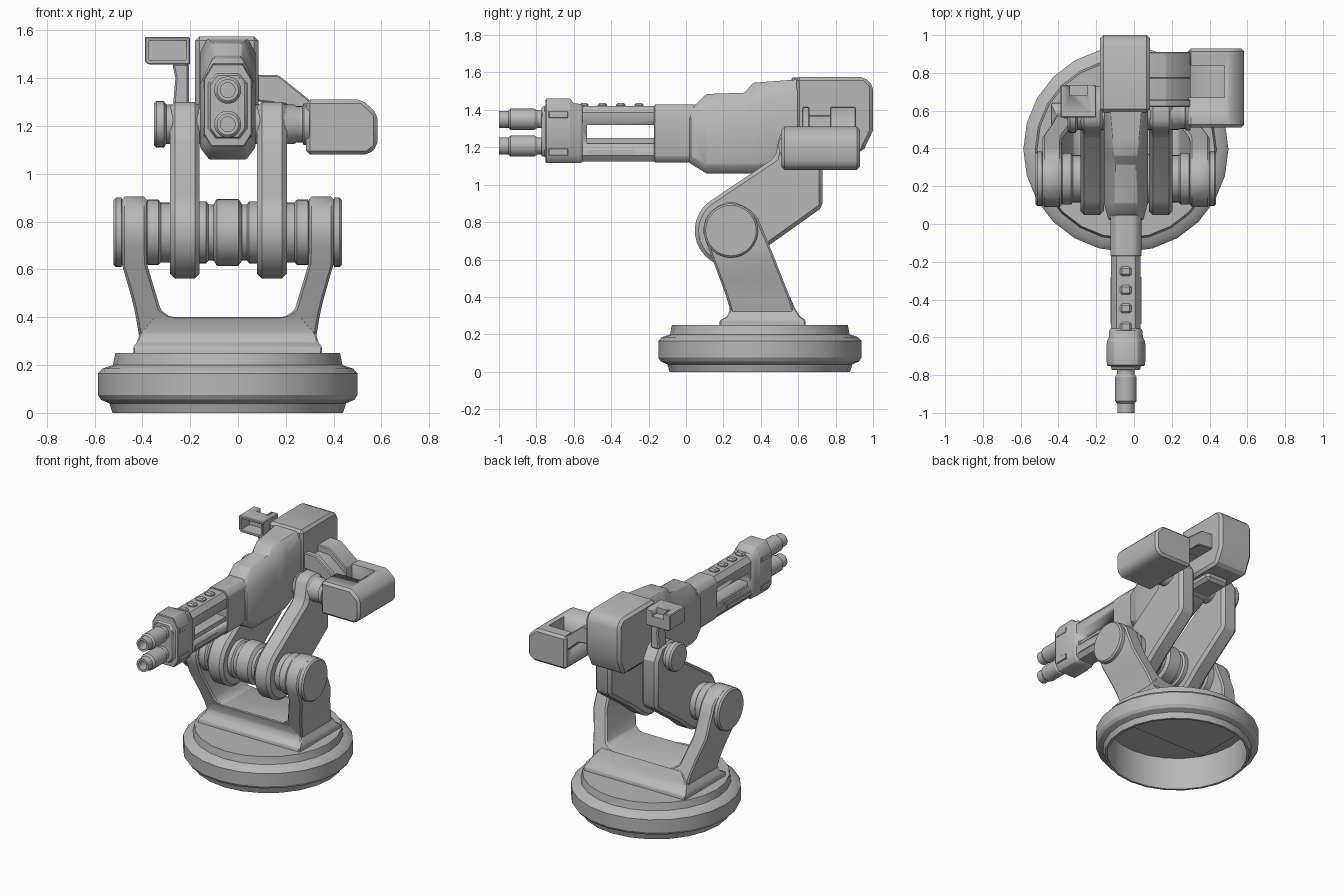
import bpy, bmesh, math
from mathutils import Vector

cube = bpy.data.objects.get("Cube")
if cube:
    bpy.data.objects.remove(cube, do_unlink=True)

grey = bpy.data.materials.new("plain_grey")
grey.use_nodes = True
grey.diffuse_color = (0.48, 0.48, 0.48, 1)
grey.node_tree.nodes["Principled BSDF"].inputs["Base Color"].default_value = (0.48, 0.48, 0.48, 1)

CX = -0.043          # mid plane of the machine
LOWER = (0.24, 0.755)  # lower pivot, y and z
UPPER = (0.58, 1.207)  # upper pivot, y and z


def apply(obj, mod):
    bpy.context.view_layer.objects.active = obj
    bpy.ops.object.modifier_apply(modifier=mod.name)


def finish(name, bm, bevel=0):
    bmesh.ops.remove_doubles(bm, verts=bm.verts, dist=1e-5)
    bmesh.ops.recalc_face_normals(bm, faces=bm.faces)
    mesh = bpy.data.meshes.new(name)
    bm.to_mesh(mesh)
    bm.free()
    mesh.materials.append(grey)
    obj = bpy.data.objects.new(name, mesh)
    bpy.context.collection.objects.link(obj)
    bpy.ops.object.select_all(action='DESELECT')
    obj.select_set(True)
    bpy.context.view_layer.objects.active = obj
    if bevel:
        mod = obj.modifiers.new("Bevel", 'BEVEL')
        mod.width = bevel
        mod.limit_method = 'ANGLE'
        mod.angle_limit = math.radians(35)
        apply(obj, mod)
    bpy.ops.object.shade_smooth_by_angle(angle=math.radians(32))
    return obj


def skin(name, rings, bevel=0, closed=False):
    """Join rings of points with quads and cap the ends."""
    bm = bmesh.new()
    rows = [[bm.verts.new(p) for p in ring] for ring in rings]
    n = len(rows[0])
    pairs = list(zip(rows, rows[1:])) + ([(rows[-1], rows[0])] if closed else [])
    for a, b in pairs:
        for i in range(n):
            j = (i + 1) % n
            bm.faces.new((a[i], a[j], b[j], b[i]))
    if not closed:
        bm.faces.new(rows[0])
        bm.faces.new(rows[-1])
    return finish(name, bm, bevel)


def extrude(name, pts, axis, a, b, bevel=0):
    place = {'x': lambda p, t: (t, p[0], p[1]), 'y': lambda p, t: (p[0], t, p[1])}[axis]
    return skin(name, [[place(p, t) for p in pts] for t in (a, b)], bevel)


def box(name, x0, x1, y0, y1, z0, z1, bevel=0):
    return extrude(name, [(x0, z0), (x1, z0), (x1, z1), (x0, z1)], 'y', y0, y1, bevel)


def lathe(name, profile, origin, axis, n=24):
    """Spin (radius, distance) points about an axis."""
    ax = Vector(axis)
    u = ax.orthogonal().normalized()
    v = ax.cross(u)
    rings = []
    for r, t in profile:
        r = max(r, 0.0005)
        rings.append([Vector(origin) + ax * t + (u * math.cos(k) + v * math.sin(k)) * r
                      for k in (2 * math.pi * i / n for i in range(n))])
    return skin(name, rings)


def octagons(name, sections, bevel=0):
    """Loft along y: y, bottom, top, half width, top half, top drop, bottom half, bottom rise."""
    rings = []
    for y, z0, z1, w, tw, td, bw, br in sections:
        half = [(bw, z0), (w, z0 + br), (w, z1 - td), (tw, z1)]
        ring = half + [(-x, z) for x, z in reversed(half)]
        rings.append([(CX + x, y, z) for x, z in ring])
    return skin(name, rings, bevel)


def cut(obj, cutter):
    cutter.hide_render = True
    mod = obj.modifiers.new("Cut", 'BOOLEAN')
    mod.operation = 'DIFFERENCE'
    mod.solver = 'EXACT'
    mod.object = cutter
    apply(obj, mod)
    bpy.data.objects.remove(cutter, do_unlink=True)


# Round hollow base
lathe("base", [(0, .25), (.47, .25), (.48, .2), (.525, .185), (.543, .165), (.543, .075), (.53, .055),
               (.495, .04), (.482, 0), (.465, 0), (.465, .235), (0, .235)], (CX, .395, 0), (0, 0, 1))

# Yoke foot: stacked rectangles of z, half length, front, back
foot = [(.225, .395, .18, .64), (.275, .395, .18, .64), (.295, .38, .22, .61),
        (.335, .367, .235, .585), (.402, .31, .215, .555)]
skin("yoke_foot", [[(CX - h, f, z), (CX + h, f, z), (CX + h, b, z), (CX - h, b, z)]
                   for z, h, f, b in foot], .006)

# Yoke arms: z, front, back, inner, outer
arm_rows = [(.30, .245, .585, .20, .367), (.395, .218, .557, .20, .383), (.405, .214, .553, .245, .385),
            (.43, .205, .543, .28, .39), (.48, .187, .523, .295, .402), (.62, .135, .468, .337, .442),
            (.69, .108, .44, .34, .442), (.755, .09, .412, .34, .442), (.82, .105, .386, .34, .442),
            (.86, .135, .35, .34, .442), (.888, .175, .305, .34, .442), (.904, .215, .265, .34, .442)]
for side, label in ((-1, "right"), (1, "left")):
    skin(label + "_yoke_arm", [[(CX + side * i, f, z), (CX + side * o, f, z),
                                (CX + side * o, b, z), (CX + side * i, b, z)]
                               for z, f, b, i, o in arm_rows], .01)

# Lower pivot roller, mirrored about the middle
roll = [(0, .478), (.135, .478), (.145, .468), (.145, .445), (.13, .44), (.13, .34), (.137, .335),
        (.137, .29), (.125, .28), (.125, .235), (.13, .12), (.13, .09), (.117, .08), (.117, .06), (.14, .045)]
lathe("lower_pivot", [(r, -t) for r, t in roll] + roll[::-1], (CX, *LOWER), (1, 0, 0), 32)

# Lifting arms with a round lower end
arc = [(LOWER[0] + .193 * math.cos(a), LOWER[1] + .193 * math.sin(a))
       for a in (math.radians(127 + 12 * i) for i in range(16))]
lift = arc + [(.45, .68), (.73, .88), (.73, 1.21), (.67, 1.3), (.53, 1.3), (.5, 1.26), (.475, 1.145)]
for x0, label in ((-.284, "right"), (.08, "left")):
    extrude(label + "_lifting_arm", lift, 'x', x0, x0 + .124, .02)

# Upper pivot shaft
lathe("upper_pivot", [(0, -.352), (.088, -.352), (.098, -.34), (.098, -.31), (.082, -.3), (.082, -.2),
                      (.082, .235), (.076, .245), (.076, .27), (.086, .275), (.086, .3), (0, .3)],
      (0, *UPPER), (1, 0, 0))

# Gun body
octagons("gun_body", [(.02, 1.115, 1.40, .092, .06, .05, .07, .04),
                      (.11, 1.06, 1.485, .116, .062, .11, .078, .05),
                      (.315, 1.06, 1.492, .116, .06, .12, .078, .05),
                      (.36, 1.06, 1.545, .116, .062, .13, .078, .05),
                      (.45, 1.06, 1.552, .116, .075, .09, .078, .05),
                      (.63, 1.15, 1.565, .116, .09, .05, .078, .05)], .006)
extrude("rear_housing", [(.59, 1.575), (.955, 1.575), (1, 1.53), (1, 1.29), (.945, 1.175),
                         (.64, 1.175), (.59, 1.215)], 'x', -.18, .085, .018)
box("rear_housing_underside", CX - .09, CX + .09, .6, .82, 1.13, 1.2, .02)

# Barrel shroud with a through slot
shroud = octagons("barrel_shroud", [(-.62, 1.125, 1.42, .078, .05, .035, .055, .03),
                                    (.06, 1.125, 1.42, .078, .05, .035, .055, .03)])
cut(shroud, box("slot_cutter", -.3, .2, -.53, -.15, 1.25, 1.318))
cut(shroud, box("groove_cutter", CX + .066, .2, -.53, -.15, 1.22, 1.26))
cut(shroud, box("groove_cutter", -.3, CX - .066, -.53, -.15, 1.22, 1.26))
octagons("shroud_sleeve", [(-.17, 1.12, 1.428, .082, .053, .037, .058, .032),
                           (.05, 1.12, 1.428, .082, .053, .037, .058, .032)], .004)
for side in (-1, 1):
    x = CX + side * .078
    box("shroud_side_plate", x - .004, x + .004, -.53, -.28, 1.158, 1.185)
for i in range(4):
    y = -.545 + i * .098
    box("shroud_top_stud", CX - .03, CX + .03, y - .025, y + .025, 1.41, 1.437, .01)

# Muzzle collar
octagons("muzzle_collar", [(-.772, 1.15, 1.415, .075, .045, .04, .045, .04),
                           (-.752, 1.15, 1.42, .08, .05, .045, .05, .04),
                           (-.75, 1.115, 1.46, .1, .062, .065, .07, .05),
                           (-.62, 1.115, 1.462, .1, .062, .065, .07, .05),
                           (-.6, 1.115, 1.435, .09, .06, .05, .065, .045),
                           (-.565, 1.115, 1.432, .088, .058, .05, .065, .045),
                           (-.55, 1.125, 1.42, .078, .05, .04, .055, .04)], .004)
for z in (1.19, 1.39):
    box("collar_band", CX - .103, CX + .103, -.735, -.63, z - .035, z + .005, .004)

# Twin barrels with open bores
for z, label in ((1.35, "upper"), (1.207, "lower")):
    lathe(label + "_barrel", [(0, .88), (.031, .88), (.031, 1), (.046, 1), (.046, .95), (.057, .938),
                              (.057, .81), (.047, .795), (.047, .74), (0, .74)], (CX, 0, z), (0, -1, 0), 20)

# Ammunition box with an open recess
ammo = extrude("ammunition_box", [(.285, 1.31), (.52, 1.31), (.583, 1.25), (.583, 1.115), (.545, 1.08),
                                  (.285, 1.08)], 'y', .51, .93, .016)
cut(ammo, box("recess_cutter", .2, .48, .67, .84, 1.2, 1.4))

# Feed chute: floor with a lip on either side
for label, y0, y1, drop in (("front_lip", .62, .66, 0), ("floor", .65, .78, .045), ("back_lip", .77, .91, 0)):
    extrude("chute_" + label, [(.06, 1.415 - drop), (.17, 1.412 - drop), (.3, 1.308 - drop), (.3, 1.2),
                               (.2, 1.29), (.06, 1.305)], 'y', y0, y1, .006)

# Sight on a stalk
sight = extrude("sight_box", [(-.39, 1.47), (-.375, 1.457), (-.2, 1.457), (-.2, 1.572), (-.39, 1.572)],
                'y', .565, .735, .005)
cut(sight, box("window_cutter", -.372, -.218, .5, .66, 1.475, 1.555))
cut(sight, box("notch_cutter", -.34, -.25, .68, .8, 1.53, 1.6))
extrude("sight_stalk", [(-.272, 1.28), (-.205, 1.28), (-.205, 1.46), (-.275, 1.46), (-.262, 1.4)],
        'y', .6, .69, .008)
